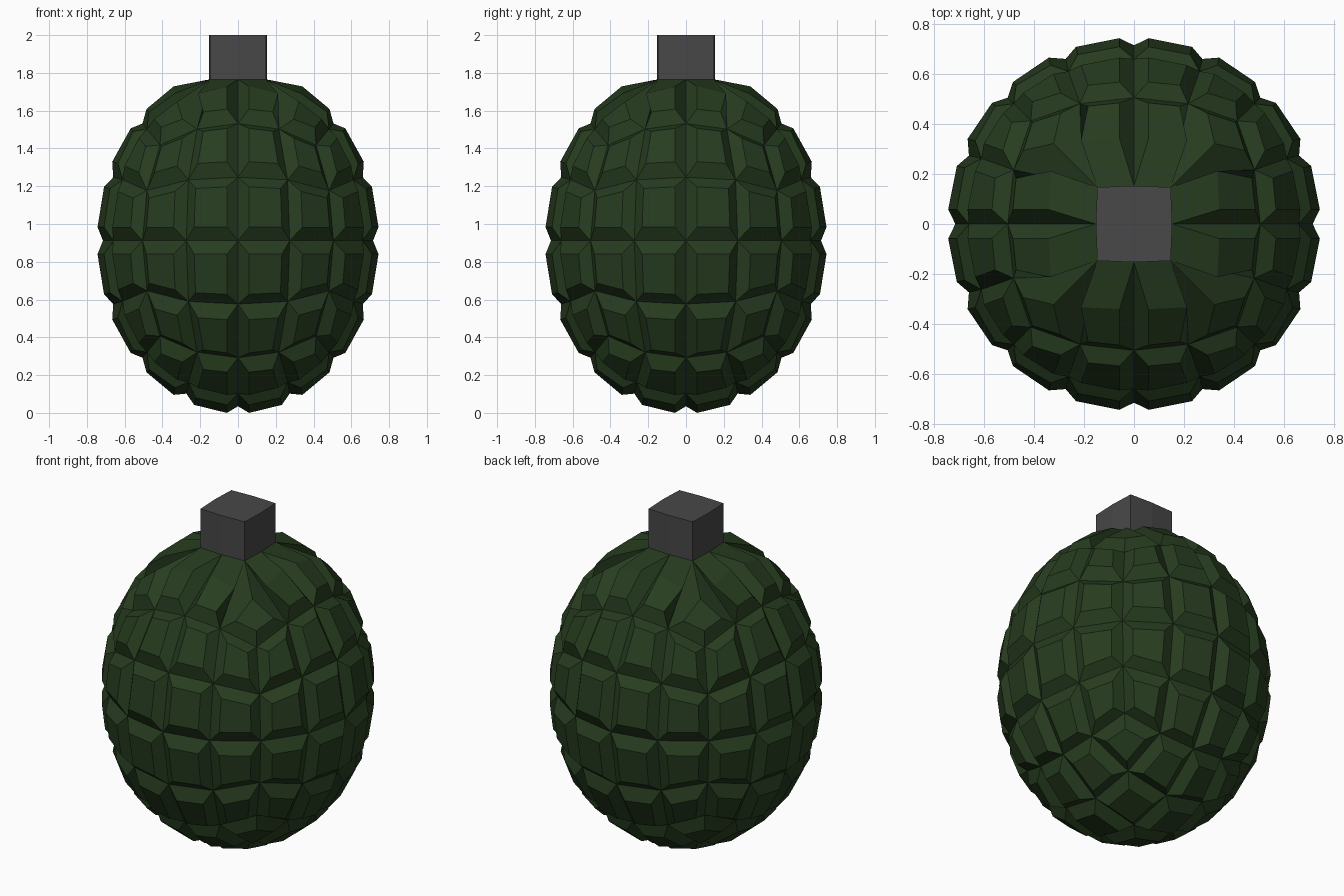
import bpy, bmesh
from mathutils import Vector

if "Cube" in bpy.data.objects:
    bpy.data.objects.remove(bpy.data.objects["Cube"])

RADIUS = 0.715      # groove radius at the equator
MID_Z = 0.912       # height of the equator
NECK_Z = 1.765      # where the neck meets the body
NECK_CORNER, NECK_MID = 0.147, 0.153


def material(name, rgb):
    m = bpy.data.materials.new(name)
    m.diffuse_color = (*rgb, 1)
    m.use_nodes = True
    m.node_tree.nodes["Principled BSDF"].inputs["Base Color"].default_value = m.diffuse_color
    return m


def make_object(name, bm, mat):
    bmesh.ops.recalc_face_normals(bm, faces=bm.faces[:])
    me = bpy.data.meshes.new(name)
    bm.to_mesh(me)
    bm.free()
    me.materials.append(mat)
    ob = bpy.data.objects.new(name, me)
    bpy.context.collection.objects.link(ob)
    return ob


# Body: cube subdivided twice into a sphere of 4 x 4 cells per side
bm = bmesh.new()
bmesh.ops.create_cube(bm, size=2)
for _ in range(2):
    bmesh.ops.subdivide_edges(bm, edges=bm.edges[:], cuts=1, use_grid_fill=True)
    for v in bm.verts:
        v.co = v.co.normalized() * RADIUS
bm.normal_update()

# Open the four cells under the neck and remember the rim
top = max(bm.verts, key=lambda v: v.co.z)
caps = list(top.link_faces)
rim = list({v for f in caps for v in f.verts if v != top})
bmesh.ops.delete(bm, geom=[top], context='VERTS')

# Raised pads on every remaining cell
bmesh.ops.inset_individual(bm, faces=bm.faces[:], thickness=0.05, depth=0.05,
                           use_even_offset=True)

# Stretch upright so the lowest pads rest on the ground
stretch = MID_Z / -min(v.co.z for v in bm.verts)
for v in bm.verts:
    v.co.z = MID_Z + v.co.z * stretch

# Pull the rim in to the square neck
for v in rim:
    sx, sy = [0 if abs(c) < 0.05 else (1 if c > 0 else -1) for c in v.co.xy]
    r = NECK_CORNER if sx and sy else NECK_MID
    v.co = Vector((sx * r, sy * r, NECK_Z))
make_object("body", bm, material("dark_green", (0.02, 0.046, 0.014)))

# Neck: square block on top, sides very slightly bowed
bm = bmesh.new()
c, m = NECK_CORNER, NECK_MID
outline = [(c, c), (0, m), (-c, c), (-m, 0), (-c, -c), (0, -m), (c, -c), (m, 0)]
low = [bm.verts.new((x, y, NECK_Z)) for x, y in outline]
high = [bm.verts.new((x, y, 2.0)) for x, y in outline]
for i in range(8):
    j = (i + 1) % 8
    bm.faces.new((low[i], low[j], high[j], high[i]))
bm.faces.new(high)
make_object("neck", bm, material("dark_grey", (0.065, 0.065, 0.065)))
